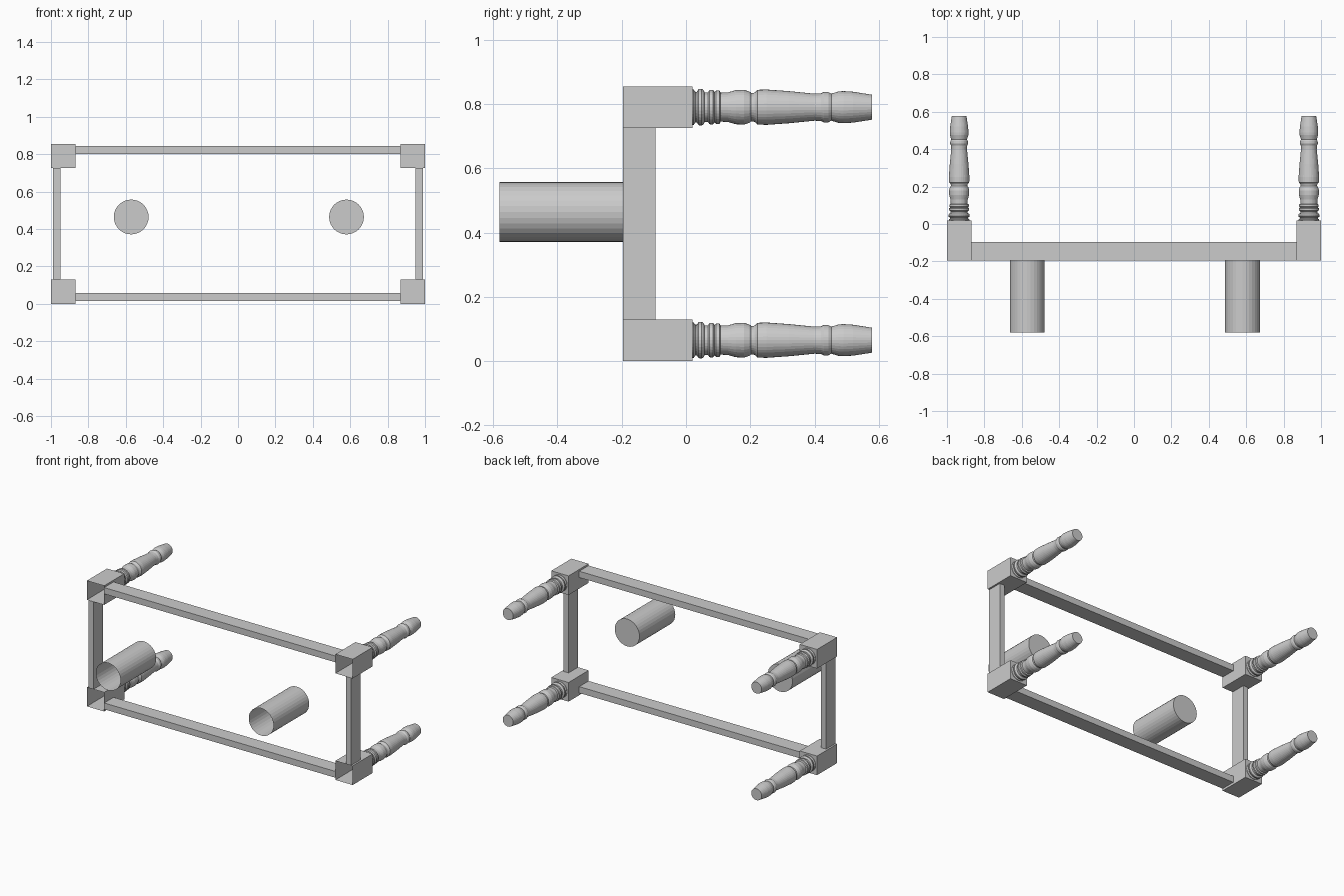
import bpy
import bmesh
import math

cube = bpy.data.objects.get("Cube")
if cube:
    bpy.data.objects.remove(cube, do_unlink=True)

grey = bpy.data.materials.new("plain grey")
grey.use_nodes = True
COLOR = (0.6, 0.6, 0.6, 1)
grey.diffuse_color = COLOR
grey.node_tree.nodes["Principled BSDF"].inputs["Base Color"].default_value = COLOR


def finish(name, bm):
    bmesh.ops.recalc_face_normals(bm, faces=bm.faces)
    mesh = bpy.data.meshes.new(name)
    bm.to_mesh(mesh)
    bm.free()
    mesh.materials.append(grey)
    obj = bpy.data.objects.new(name, mesh)
    bpy.context.collection.objects.link(obj)
    return obj


def box(name, low, high, open_front=False):
    bm = bmesh.new()
    bmesh.ops.create_cube(bm, size=1)
    for v in bm.verts:
        v.co = [a + (b - a) * (c + 0.5) for a, b, c in zip(low, high, v.co)]
    if open_front:
        bm.normal_update()
        front = [f for f in bm.faces if f.normal.y < -0.9]
        bmesh.ops.delete(bm, geom=front, context="FACES_ONLY")
    return finish(name, bm)


def lathe(name, profile, x, z, sides=32):
    """Turn (y, radius) points about the y direction and cap the back end."""
    bm = bmesh.new()
    rings = []
    for y, r in profile:
        angles = [2 * math.pi * i / sides for i in range(sides)]
        rings.append([bm.verts.new((x + r * math.cos(a), y, z + r * math.sin(a)))
                      for a in angles])
    for a, b in zip(rings, rings[1:]):
        for i in range(sides):
            j = (i + 1) % sides
            bm.faces.new((a[i], a[j], b[j], b[i]))
    bm.faces.new(rings[-1])
    return finish(name, bm)


FRONT = -0.196
RAIL_BACK = -0.095
BLOCK = 0.13
HEIGHT = 0.855

# Turned leg outline: beads, vase, collar, long taper and foot
LEG = [(0.015, 0.055), (0.024, 0.055), (0.029, 0.048), (0.034, 0.048),
       (0.039, 0.056), (0.049, 0.057), (0.055, 0.053), (0.058, 0.046),
       (0.068, 0.046), (0.073, 0.053), (0.084, 0.054), (0.089, 0.047),
       (0.094, 0.052), (0.104, 0.052), (0.108, 0.045),
       (0.13, 0.046), (0.155, 0.053), (0.18, 0.054), (0.197, 0.049),
       (0.203, 0.044), (0.21, 0.044), (0.217, 0.048), (0.222, 0.054),
       (0.25, 0.055), (0.32, 0.05), (0.40, 0.042),
       (0.42, 0.043), (0.43, 0.048), (0.443, 0.047), (0.452, 0.042),
       (0.475, 0.049), (0.49, 0.05), (0.52, 0.048), (0.578, 0.039)]

# Corner blocks, hollow and open at the front, each with a leg
for side, sx in (("left", 1), ("right", -1)):
    for level, z0 in (("lower", 0), ("upper", HEIGHT - BLOCK)):
        xs = sorted((sx, sx * (1 - BLOCK)))
        box(f"{level}_{side}_corner_block", (xs[0], FRONT, z0),
            (xs[1], 0.02, z0 + BLOCK), open_front=True)
        lathe(f"{level}_{side}_leg", LEG, sx * 0.935, z0 + BLOCK / 2)

    # Short rail joining the two blocks of this side
    xs = sorted((sx * 0.95, sx * 0.988))
    box(f"{side}_short_rail", (xs[0], FRONT, BLOCK),
        (xs[1], RAIL_BACK, HEIGHT - BLOCK))

# Long rails
for level, z0 in (("lower", 0.015), ("upper", 0.8)):
    box(f"{level}_long_rail", (BLOCK - 1, FRONT, z0),
        (1 - BLOCK, RAIL_BACK, z0 + 0.043))

# Open-fronted tubes
for side, x in (("left", 0.58), ("right", -0.571)):
    lathe(f"{side}_tube", [(-0.58, 0.093), (FRONT, 0.093)], x, 0.464)
